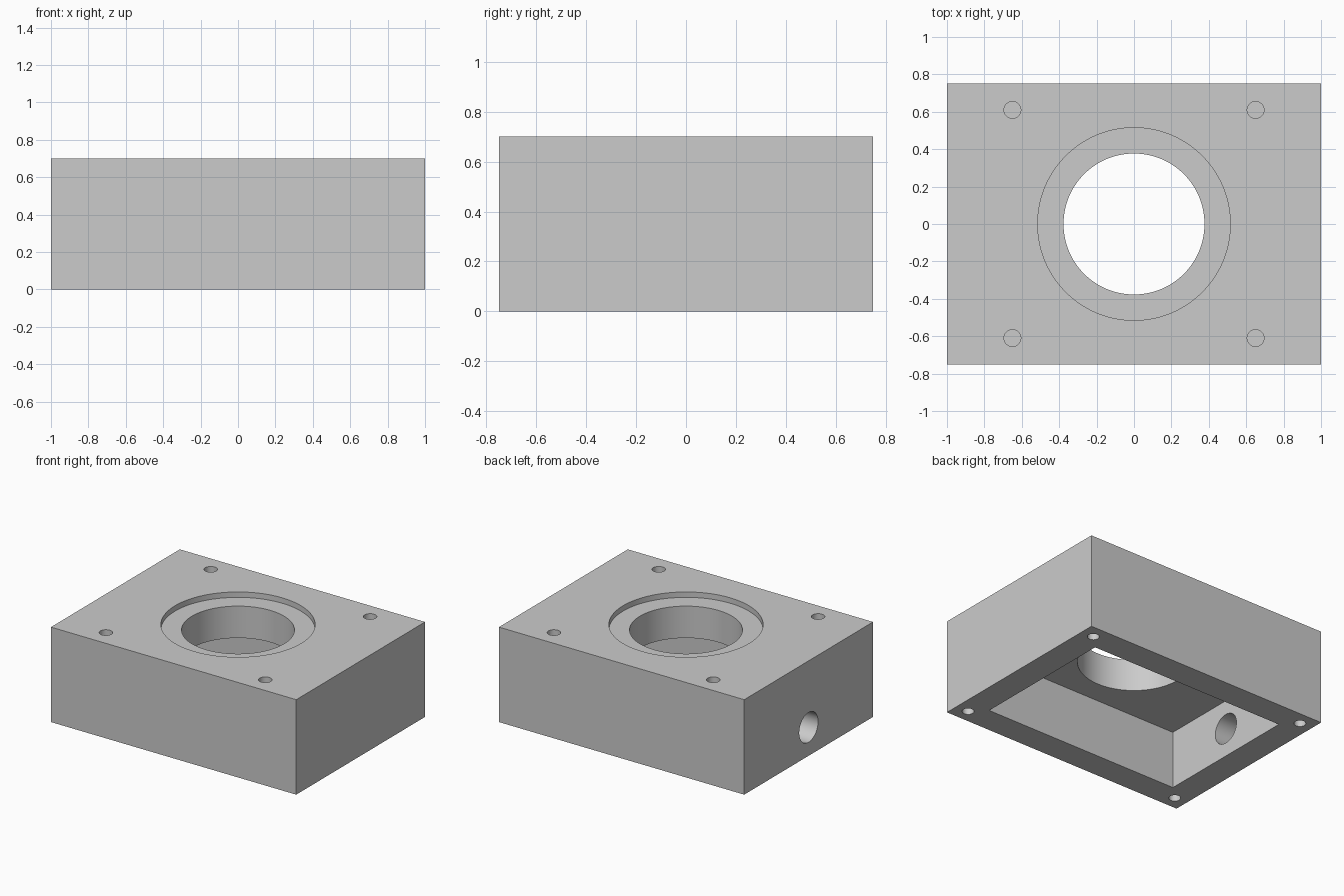
import bpy
import math

cube = bpy.data.objects.get("Cube")
if cube:
    bpy.data.objects.remove(cube, do_unlink=True)

WIDTH, DEPTH, HEIGHT = 2.0, 1.5, 0.7
CEILING = 0.425          # top of the pocket underneath
OVER = 0.1               # how far cutters reach past a surface

grey = bpy.data.materials.new("plain grey")
grey.use_nodes = True
colour = (0.6, 0.6, 0.6, 1)
grey.diffuse_color = colour
grey.node_tree.nodes["Principled BSDF"].inputs["Base Color"].default_value = colour


def box(name, size, z0, z1):
    bpy.ops.mesh.primitive_cube_add(size=1, location=(0, 0, (z0 + z1) / 2))
    ob = bpy.context.object
    ob.name = name
    ob.scale = (size[0], size[1], z1 - z0)
    bpy.ops.object.transform_apply(location=True, rotation=False, scale=True)
    ob.data.materials.append(grey)
    return ob


def cylinder(name, radius, length, centre, sides, tilt=0.0):
    bpy.ops.mesh.primitive_cylinder_add(vertices=sides, radius=radius, depth=length,
                                        location=centre, rotation=(0, tilt, 0))
    ob = bpy.context.object
    ob.name = name
    ob.data.materials.append(grey)
    return ob


def cut(body, cutter):
    cutter.hide_render = True
    mod = body.modifiers.new(cutter.name, "BOOLEAN")
    mod.operation = "DIFFERENCE"
    mod.solver = "EXACT"
    mod.object = cutter
    bpy.context.view_layer.objects.active = body
    bpy.ops.object.modifier_apply(modifier=mod.name)
    bpy.data.objects.remove(cutter, do_unlink=True)


# Solid block
housing = box("housing_block", (WIDTH, DEPTH), 0, HEIGHT)

# Rectangular pocket open at the bottom
cut(housing, box("pocket_cutter", (1.6, 1.1), -OVER, CEILING))

# Stepped round opening through the top
cut(housing, cylinder("recess_cutter", 0.515, 0.08, (0, 0, HEIGHT), 96))
cut(housing, cylinder("bore_cutter", 0.377, 0.6, (0, 0, 0.6), 96))

# Cable hole through the right wall
cut(housing, cylinder("side_hole_cutter", 0.11, 0.4, (-0.9, 0, 0.21), 48, math.pi / 2))

# Blind screw holes in the top face and in the bottom rim
for sx in (-1, 1):
    for sy in (-1, 1):
        cut(housing, cylinder("top_screw_cutter", 0.045, 0.4,
                              (sx * 0.65, sy * 0.61, HEIGHT), 32))
        cut(housing, cylinder("bottom_screw_cutter", 0.04, 0.4,
                              (sx * 0.9, sy * 0.65, 0), 32))

# Smooth bores with crisp edges
bpy.ops.object.select_all(action="DESELECT")
housing.select_set(True)
bpy.context.view_layer.objects.active = housing
bpy.ops.object.shade_smooth_by_angle(angle=math.radians(30))
